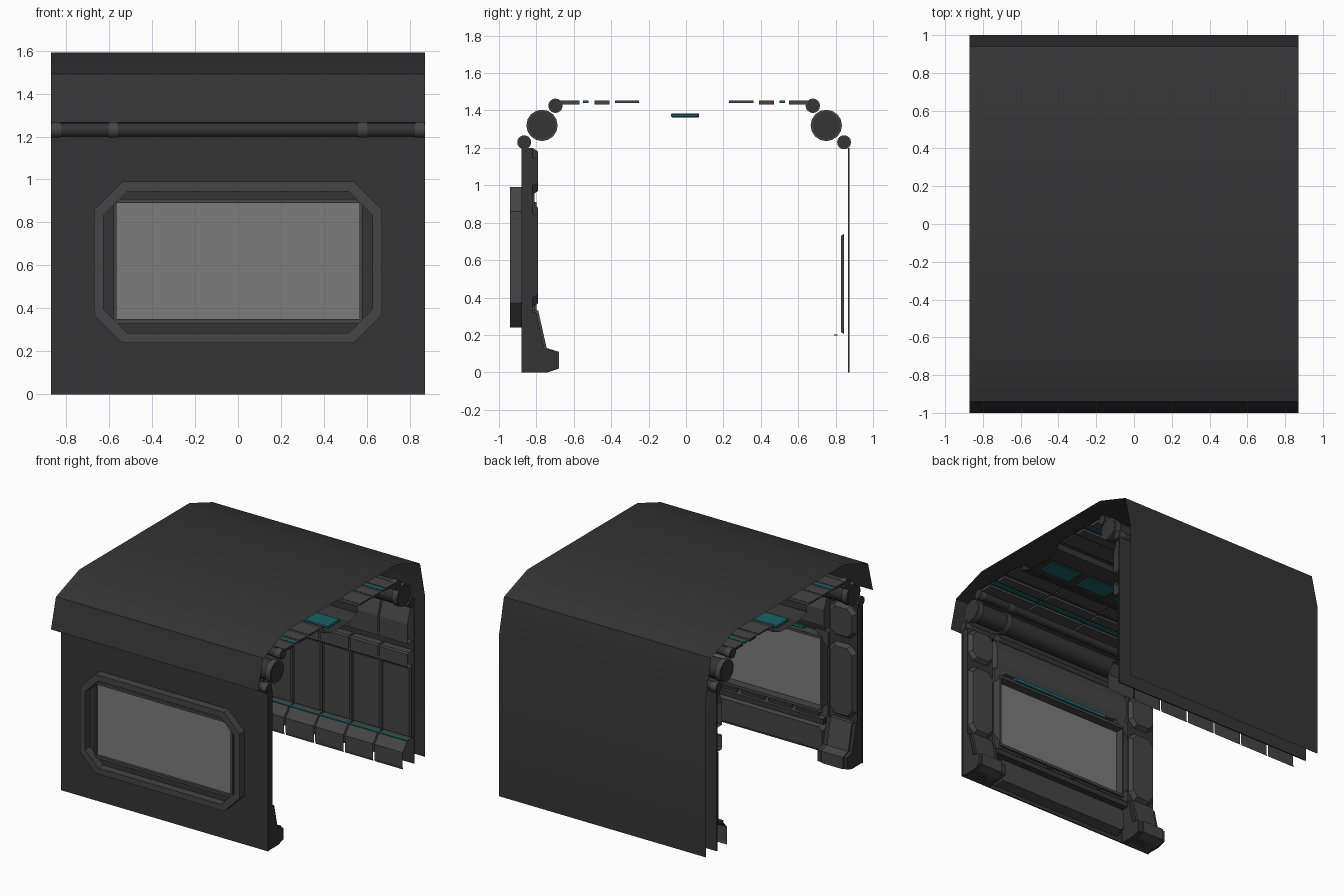
import bpy, bmesh, math
from mathutils import Matrix

if "Cube" in bpy.data.objects:
    bpy.data.objects.remove(bpy.data.objects["Cube"])

def material(name, rgb):
    m = bpy.data.materials.new(name)
    m.diffuse_color = (*rgb, 1)
    m.use_nodes = True
    m.node_tree.nodes["Principled BSDF"].inputs["Base Color"].default_value = m.diffuse_color
    return m

HULL = material("dark_hull", (0.035, 0.035, 0.035))
TRIM = material("dark_trim", (0.06, 0.06, 0.06))
GLASS = material("grey_glass", (0.2, 0.2, 0.2))
TEAL = material("teal_light", (0.01, 0.12, 0.14))
L = 0.87  # half length along x

def finish(name, bm, mat, smooth=None):
    bmesh.ops.recalc_face_normals(bm, faces=bm.faces[:])
    me = bpy.data.meshes.new(name)
    bm.to_mesh(me)
    bm.free()
    me.materials.append(mat)
    ob = bpy.data.objects.new(name, me)
    bpy.context.collection.objects.link(ob)
    if smooth:
        bpy.ops.object.select_all(action='DESELECT')
        ob.select_set(True)
        bpy.context.view_layer.objects.active = ob
        bpy.ops.object.shade_smooth_by_angle(angle=math.radians(smooth))
    return ob

def box(name, x, y, z, mat=HULL, bevel=0):
    bm = bmesh.new()
    bmesh.ops.create_cube(bm, size=1)
    for v in bm.verts:
        v.co = [a[0] + (c + 0.5) * (a[1] - a[0]) for a, c in zip((x, y, z), v.co)]
    if bevel:
        bmesh.ops.bevel(bm, geom=bm.edges[:], offset=bevel, segments=1, affect='EDGES')
    return finish(name, bm, mat)

def sweep_x(name, pts, x, closed=True, mat=HULL, smooth=None):
    """Profile in (y, z) carried along x; open profiles give sheets."""
    bm = bmesh.new()
    a, b = [[bm.verts.new((xx, *p)) for p in pts] for xx in x]
    n = len(pts)
    for i in range(n if closed else n - 1):
        j = (i + 1) % n
        bm.faces.new((a[i], a[j], b[j], b[i]))
    if closed:
        bm.faces.new(a)
        bm.faces.new(b)
    return finish(name, bm, mat, smooth)

def octagon(x0, x1, z0, z1, c):
    return [(x0 + c, z0), (x1 - c, z0), (x1, z0 + c), (x1, z1 - c),
            (x1 - c, z1), (x0 + c, z1), (x0, z1 - c), (x0, z0 + c)]

def rect(x0, x1, z0, z1):
    return [(x0, z0), (x1, z0), (x1, z1), (x0, z1)]

def ring(name, outer, inner, y, mat=HULL):
    bm = bmesh.new()
    o0, o1, i0, i1 = [[bm.verts.new((p[0], yy, p[1])) for p in pts]
                      for pts in (outer, inner) for yy in y]
    for p, q in ((o0, o1), (o1, i1), (i1, i0), (i0, o0)):
        for k in range(len(p)):
            m = (k + 1) % len(p)
            bm.faces.new((p[k], p[m], q[m], q[k]))
    return finish(name, bm, mat)

def panel(name, pts, y_back, y_front, inset=0.02, mat=TRIM):
    """Plate in the xz plane whose inner face is shrunk by a chamfer."""
    bm = bmesh.new()
    xs, zs = [p[0] for p in pts], [p[1] for p in pts]
    cx, cz = (min(xs) + max(xs)) / 2, (min(zs) + max(zs)) / 2
    fx = 1 - 2 * inset / (max(xs) - min(xs))
    fz = 1 - 2 * inset / (max(zs) - min(zs))
    a = [bm.verts.new((px, y_back, pz)) for px, pz in pts]
    b = [bm.verts.new((cx + (px - cx) * fx, y_front, cz + (pz - cz) * fz)) for px, pz in pts]
    for i in range(len(pts)):
        j = (i + 1) % len(pts)
        bm.faces.new((a[i], a[j], b[j], b[i]))
    bm.faces.new(a)
    bm.faces.new(b)
    return finish(name, bm, mat)

def cylinder_x(name, y, z, r, x, mat=HULL, sides=16):
    bm = bmesh.new()
    bmesh.ops.create_cone(bm, cap_ends=True, segments=sides, radius1=r, radius2=r, depth=x[1] - x[0],
                          matrix=Matrix.Translation(((x[0] + x[1]) / 2, y, z)) @ Matrix.Rotation(math.pi / 2, 4, 'Y'))
    return finish(name, bm, mat, 30)

# Outer shell: overhanging roof running down into the back wall
sweep_x("outer_shell", [(-1, 1.265), (-0.94, 1.49), (-0.66, 1.59), (0.66, 1.59),
                        (0.94, 1.49), (1, 1.22), (1, 0)], (-L, L), closed=False, smooth=40)

# Front wall with window opening, raised surround and glass
window = rect(-0.58, 0.58, 0.33, 0.91)
ring("front_wall", rect(-L, L, 0, 1.23), window, (-0.88, -0.87))
ring("window_surround", octagon(-0.67, 0.67, 0.24, 0.99, 0.13),
     octagon(-0.625, 0.625, 0.285, 0.945, 0.11), (-0.94, -0.88), TRIM)
ring("window_frame", window, rect(-0.565, 0.565, 0.35, 0.89), (-0.895, -0.80), TRIM)
box("window_glass", (-0.57, 0.57), (-0.875, -0.868), (0.345, 0.895), GLASS)

# Inside face of the front wall: header, sill, base
sweep_x("window_header", [(-0.87, 0.95), (-0.82, 0.95), (-0.80, 1.0), (-0.80, 1.12), (-0.83, 1.2), (-0.87, 1.2)],
        (-0.6, 0.6), mat=TRIM)
box("header_light", (-0.42, 0.42), (-0.84, -0.81), (0.925, 0.95), TEAL)
sweep_x("window_sill", [(-0.87, 0.25), (-0.79, 0.25), (-0.79, 0.29), (-0.83, 0.325), (-0.87, 0.325)], (-0.6, 0.6))
for i in range(5):
    c = (i - 2) * 0.23
    box("sill_block", (c - 0.1, c + 0.1), (-0.83, -0.80), (0.29, 0.325), HULL, 0.006)
panel("base_panel", octagon(-0.6, 0.6, 0.03, 0.24, 0.03), -0.87, -0.80)

# Corner pillars with stepped feet
foot = [(-0.87, 0), (-0.74, 0), (-0.68, 0.02), (-0.68, 0.11), (-0.745, 0.13), (-0.79, 0.33), (-0.87, 0.33)]
for s in (-1, 1):
    def span(a, b):
        return tuple(sorted((s * a, s * b)))
    box("pillar_core", span(0.63, 0.865), (-0.875, -0.82), (0.3, 1.2))
    panel("pillar_lower_panel", octagon(*span(0.635, 0.86), 0.35, 0.90, 0.05), -0.82, -0.79)
    panel("pillar_upper_panel", octagon(*span(0.635, 0.86), 0.95, 1.2, 0.05), -0.82, -0.79)
    sweep_x("pillar_foot", foot, span(0.66, 0.84), mat=TRIM)
    sweep_x("pillar_foot_base", [(y - 0.012 if y > -0.8 else y, z * 0.97) for y, z in foot], span(0.62, 0.865))
    panel("corner_gusset", [(s * 0.5, 0.96), (s * 0.63, 0.83), (s * 0.63, 0.96)], -0.86, -0.81, 0.005)
    panel("corner_gusset_lower", [(s * 0.5, 0.29), (s * 0.63, 0.29), (s * 0.63, 0.42)], -0.86, -0.81, 0.005)

# Back inner wall: backing sheet, skirting, rails and upper coving
box("back_inner_wall", (-L, L), (0.865, 0.875), (0, 1.2))
N = 7
W = 2 * L / N
for i in range(N):
    x = (-L + i * W + 0.006, -L + (i + 1) * W - 0.006)
    sweep_x("skirting_panel", [(0.745, 0), (0.74, 0.02), (0.74, 0.13), (0.80, 0.2), (0.865, 0.2)], x, False, TRIM)
    panel("back_wall_panel", rect(*x, 0.205, 0.74), 0.845, 0.828, 0.01)
    sweep_x("rail_panel", [(0.865, 0.745), (0.81, 0.745), (0.80, 0.755), (0.80, 0.85), (0.81, 0.86), (0.865, 0.86)],
            x, False, TRIM)
    sweep_x("coving_panel", [(0.865, 0.93), (0.80, 0.93), (0.80, 1.08), (0.835, 1.2), (0.865, 1.2)], x, False, TRIM)
box("skirting_light", (-L, L), (0.79, 0.81), (0.196, 0.203), TEAL)

# Ceiling sheet with central trough
sweep_x("ceiling", [(-0.70, 1.45), (-0.21, 1.45), (-0.21, 1.40), (-0.11, 1.37), (0.10, 1.37),
                    (0.19, 1.40), (0.19, 1.45), (0.70, 1.45)], (-L, L), False)
for i in range(5):
    c = (i - 2) * 0.34
    box("trough_light", (c - 0.13, c + 0.13), (-0.08, 0.07), (1.362, 1.385), TEAL, 0.006)
for s in (-1, 1):
    for a, b, mat, low in ((0.56, 0.66, TRIM, 1.432), (0.51, 0.54, TEAL, 1.44),
                           (0.40, 0.48, TRIM, 1.432), (0.24, 0.37, TRIM, 1.44)):
        y = sorted((s * a - 0.01, s * b - 0.01))
        for k in range(4):
            x0 = -L + k * L / 2
            box("ceiling_strip", (x0 + 0.008, x0 + L / 2 - 0.008), y, (low, 1.452), mat)

# Pipe bundles with clamps along both upper corners
for s in (-1, 1):
    for d, z, r in ((0.76, 1.32, 0.074), (0.688, 1.425, 0.034), (0.855, 1.23, 0.033)):
        y = s * d - 0.01
        cylinder_x("pipe", y, z, r, (-L, L))
        for c in (-0.845, -0.58, 0.58, 0.845):
            cylinder_x("pipe_clamp", y, z, r * 1.13, (c - 0.022, c + 0.022), TRIM)
